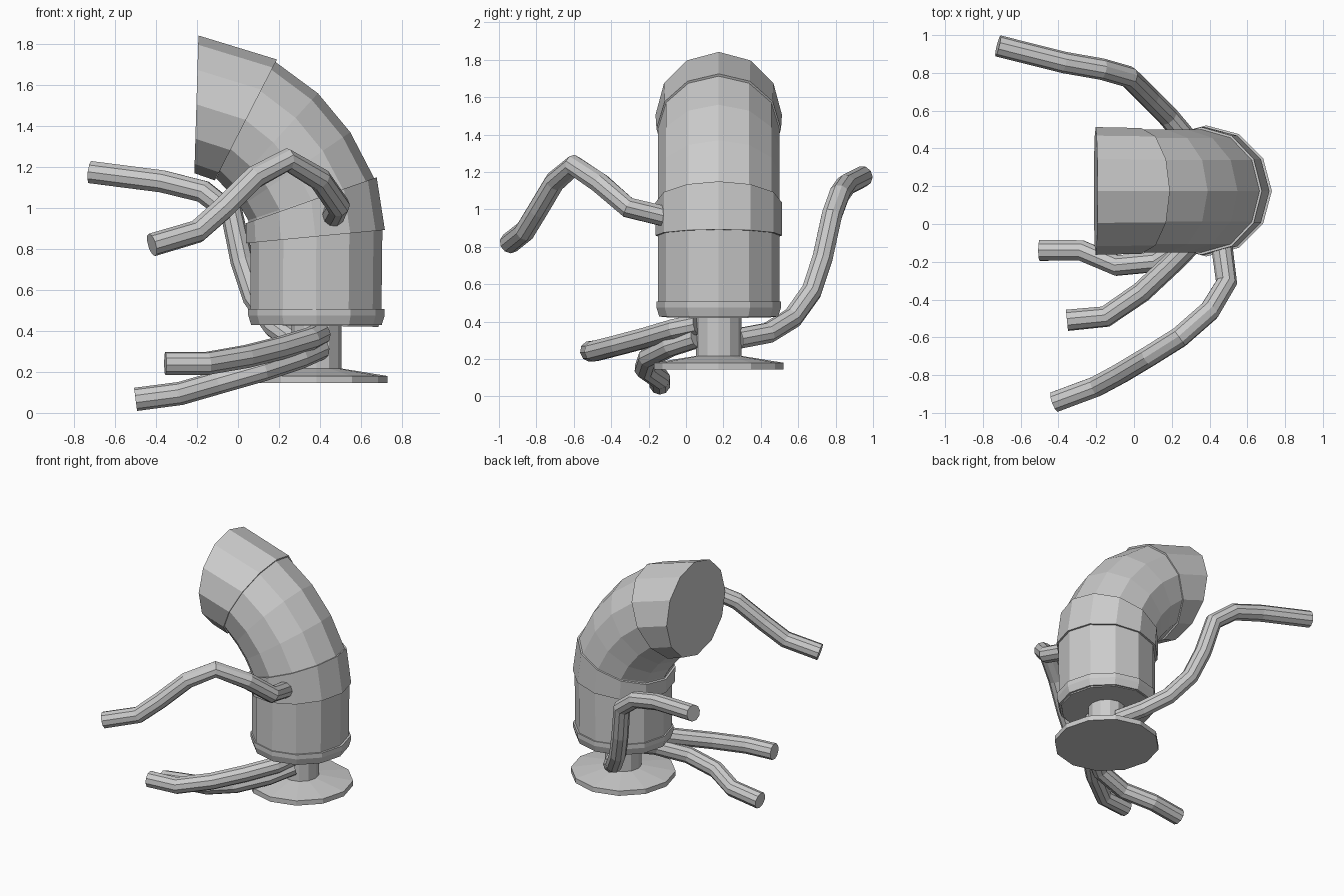
import bpy, bmesh
from math import sin, cos, pi

CX, CY = 0.383, 0.175   # vertical axis of base and body


def loft(name, rings, sides=12):
    """Capped skin; each ring = (right x, z, left x, z, half depth in y)."""
    bm = bmesh.new()
    loops = []
    for x1, z1, x2, z2, ry in rings:
        mx, mz, dx, dz = (x1 + x2) / 2, (z1 + z2) / 2, (x1 - x2) / 2, (z1 - z2) / 2
        loops.append([bm.verts.new((mx + dx * cos(2 * pi * i / sides),
                                    CY + ry * sin(2 * pi * i / sides),
                                    mz + dz * cos(2 * pi * i / sides)))
                      for i in range(sides)])
    for a, b in zip(loops, loops[1:]):
        for i in range(sides):
            j = (i + 1) % sides
            bm.faces.new((a[i], a[j], b[j], b[i]))
    bm.faces.new(loops[0][::-1])
    bm.faces.new(loops[-1])
    bmesh.ops.recalc_face_normals(bm, faces=bm.faces)
    me = bpy.data.meshes.new(name)
    bm.to_mesh(me)
    bm.free()
    bpy.context.collection.objects.link(bpy.data.objects.new(name, me))


def level(r, z):
    return (CX + r, z, CX - r, z, r)


def tube(name, pts, r=0.057):
    cu = bpy.data.curves.new(name, 'CURVE')
    cu.dimensions = '3D'
    cu.bevel_depth = r
    cu.bevel_resolution = 3
    cu.use_fill_caps = True
    sp = cu.splines.new('POLY')
    sp.points.add(len(pts) - 1)
    for p, co in zip(sp.points, pts):
        p.co = (*co, 1)
    sp.use_smooth = False
    ob = bpy.data.objects.new(name, cu)
    bpy.context.collection.objects.link(ob)
    bpy.ops.object.select_all(action='DESELECT')
    ob.select_set(True)
    bpy.context.view_layer.objects.active = ob
    bpy.ops.object.convert(target='MESH')


# base disc with sloped top, and stem
loft("base_disc", [level(0.347, 0.145), level(0.347, 0.18), level(0.12, 0.217)])
loft("stem", [level(0.122, 0.20), level(0.122, 0.44)])

# body with chamfered bottom and lower rim
loft("body", [(0.685, 0.42, 0.085, 0.43, 0.305), (0.70, 0.475, 0.06, 0.475, 0.325),
              (0.705, 0.92, 0.06, 0.86, 0.325)])
loft("lower_rim", [level(0.318, 0.428), level(0.333, 0.475), level(0.333, 0.508)])

# tilted collar
loft("collar", [(0.717, 0.893, 0.04, 0.828, 0.338), (0.677, 1.15, 0.038, 0.925, 0.338)])

# bent pipe
loft("bend", [(0.69, 1.00, 0.055, 0.88, 0.325), (0.665, 1.145, 0.05, 0.94, 0.325),
              (0.548, 1.37, 0.012, 1.006, 0.325), (0.39, 1.56, -0.045, 1.08, 0.325),
              (0.18, 1.715, -0.107, 1.145, 0.325)])

# flared mouth
loft("mouth", [(0.19, 1.725, -0.113, 1.135, 0.333), (-0.193, 1.842, -0.213, 1.17, 0.338)])

# four bent tubes
tube("front_arm", [(0.46, -0.08, 0.955), (0.49, -0.31, 1.01), (0.40, -0.46, 1.14),
                   (0.24, -0.60, 1.235), (0.08, -0.70, 1.15), (-0.07, -0.79, 1.00),
                   (-0.20, -0.86, 0.885), (-0.42, -0.942, 0.82)])
tube("back_arm", [(0.37, 0.28, 0.31), (0.29, 0.44, 0.34), (0.18, 0.57, 0.42),
                  (0.08, 0.67, 0.56), (0.02, 0.73, 0.74), (-0.03, 0.78, 0.97),
                  (-0.17, 0.82, 1.08), (-0.37, 0.855, 1.13), (-0.72, 0.943, 1.175)])
tube("lower_arm_outer", [(0.40, 0.06, 0.385), (0.35, -0.06, 0.36), (0.20, -0.21, 0.315),
                         (0.04, -0.36, 0.275), (-0.15, -0.49, 0.242), (-0.355, -0.51, 0.242)])
tube("lower_arm_inner", [(0.40, 0.06, 0.315), (0.30, -0.08, 0.27), (0.12, -0.20, 0.21),
                         (-0.09, -0.22, 0.15), (-0.28, -0.14, 0.095), (-0.50, -0.14, 0.066)])
